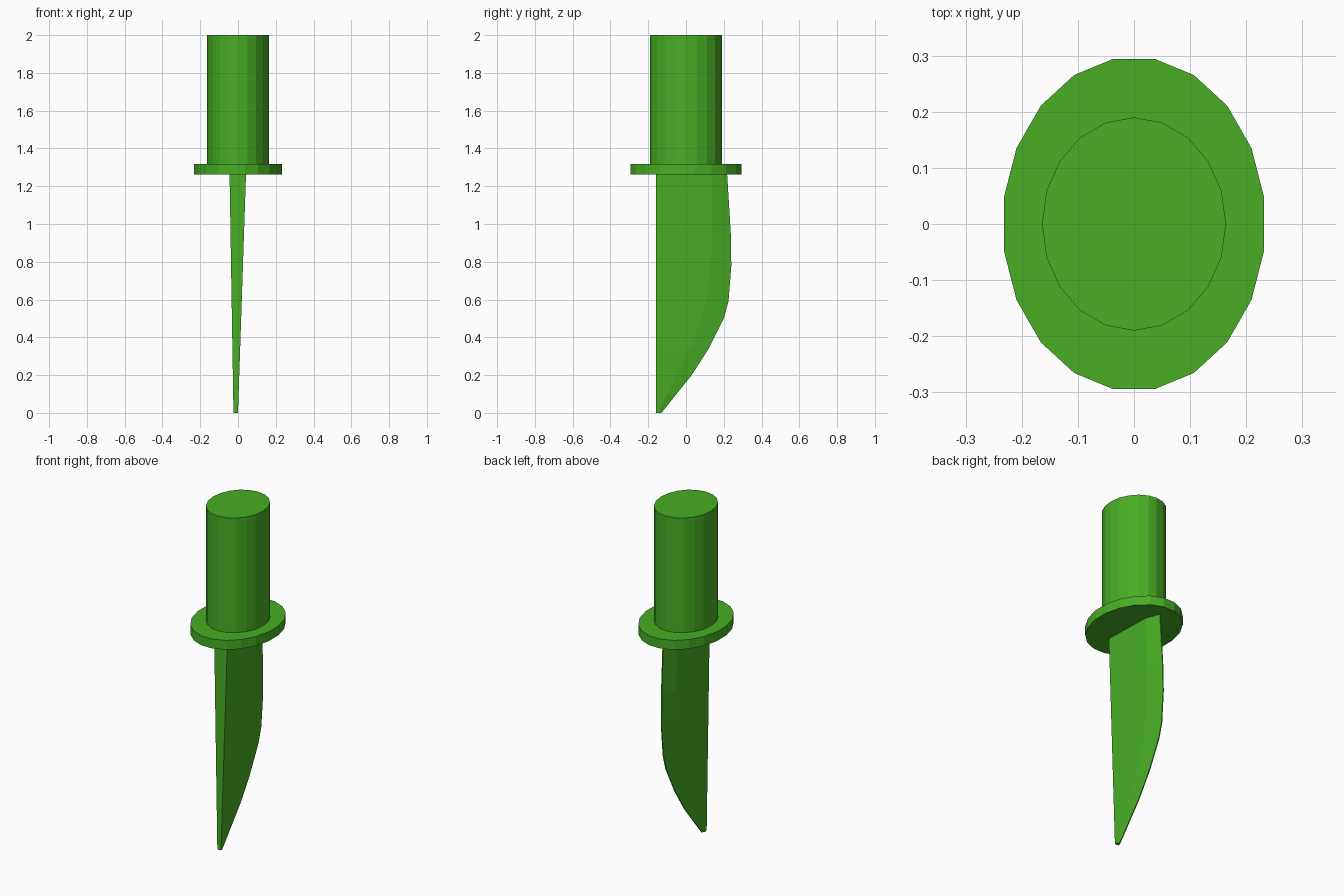
import bpy, bmesh
from math import cos, sin, pi

cube = bpy.data.objects.get("Cube")
if cube:
    bpy.data.objects.remove(cube, do_unlink=True)

green = bpy.data.materials.new("green")
green.use_nodes = True
green.diffuse_color = (0.065, 0.42, 0.018, 1)
green.node_tree.nodes["Principled BSDF"].inputs["Base Color"].default_value = green.diffuse_color


def loft(name, rings):
    """Skin a stack of matching rings and cap both ends."""
    bm = bmesh.new()
    loops = [[bm.verts.new(p) for p in ring] for ring in rings]
    n = len(loops[0])
    for low, high in zip(loops, loops[1:]):
        for i in range(n):
            j = (i + 1) % n
            bm.faces.new((low[i], low[j], high[j], high[i]))
    bm.faces.new(loops[0][::-1])
    bm.faces.new(loops[-1])
    bmesh.ops.recalc_face_normals(bm, faces=bm.faces)
    mesh = bpy.data.meshes.new(name)
    bm.to_mesh(mesh)
    bm.free()
    mesh.materials.append(green)
    obj = bpy.data.objects.new(name, mesh)
    bpy.context.collection.objects.link(obj)
    return obj


def oval(rx, ry, z, sides=20, phase=0.0):
    angles = [(i + phase) * 2 * pi / sides for i in range(sides)]
    return [(rx * cos(a), ry * sin(a), z) for a in angles]


# Oval grip and the wider guard below it
loft("handle", [oval(0.164, 0.19, 1.30), oval(0.164, 0.19, 2.0)])
loft("guard", [oval(0.235, 0.298, 1.262, phase=0.5), oval(0.235, 0.298, 1.318, phase=0.5)])


# Blade section: flat spine, flat cheeks, then a bevel to the cutting edge
def blade_section(z, bevel_y, edge_y):
    t = z / 1.28
    mid = -0.012 + 0.011 * t
    spine = 0.012 + 0.032 * t
    cheek = spine * 0.8
    edge = 0.003
    half = [(spine, -0.16), (cheek, bevel_y), (edge, edge_y)]
    return ([(mid + w, y, z) for w, y in half]
            + [(mid - w, y, z) for w, y in reversed(half)])


# Height, start of bevel, cutting edge
stations = [
    (0.0, -0.145, -0.13), (0.10, -0.10, -0.05), (0.20, -0.05, 0.03),
    (0.34, 0.02, 0.12), (0.50, 0.08, 0.20), (0.59, 0.105, 0.225),
    (0.78, 0.13, 0.24), (0.95, 0.135, 0.237), (1.28, 0.135, 0.217),
]
loft("blade", [blade_section(*s) for s in stations])
